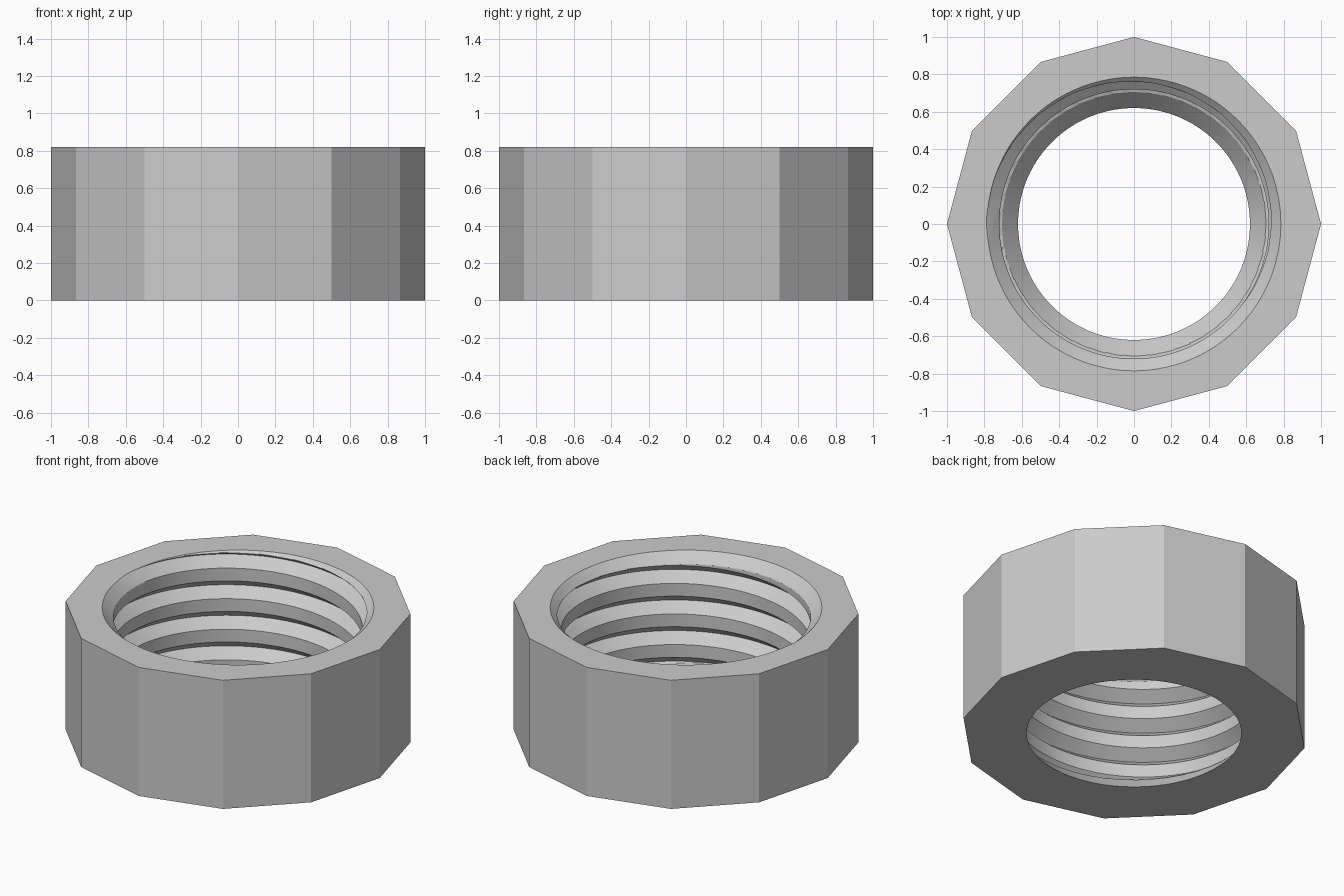
import bpy, bmesh, math

# Remove the default cube
cube = bpy.data.objects.get("Cube")
if cube:
    bpy.data.objects.remove(cube)

HEIGHT, SIDES, COLUMNS = 0.82, 12, 144
HOLE, CREST, ROOT, MOUTH = 0.62, 0.72, 0.79, 0.785
PITCH, STEPS = 0.195, 48
LIP, CHAMFER = 0.1, 0.06
CREST_HALF, FLANK, START = 5 / 24, 7 / 24, 7 / 24


def bore_radius(angle, z):
    """Threaded bore with a flat-crested helix, a narrow lip below and a chamfer above."""
    if z < LIP:
        return HOLE + z * 0.88
    phase = (z / PITCH - angle / math.tau + START) % 1
    wave = min(1, max(0, (abs(phase - 0.5) - CREST_HALF) / FLANK))
    cone = MOUTH - (HEIGHT - z) * (MOUTH - CREST) / CHAMFER
    return max(CREST + (ROOT - CREST) * wave, cone)


def outer_radius(angle):
    """Radius of the many-sided outside wall, with corners on the axes."""
    half = math.pi / SIDES
    return math.cos(half) / math.cos(angle % (2 * half) - half)


def point(bm, radius, angle, z):
    return bm.verts.new((radius * math.cos(angle), radius * math.sin(angle), z))


# Closed cross-sections swept around the axis; inner rows climb along the helix
bm = bmesh.new()
rows = int(HEIGHT / PITCH + 2) * STEPS
sections = []
for c in range(COLUMNS + 1):
    angle = math.tau * c / COLUMNS
    section = []
    for r in range(rows + 1):
        z = PITCH * (r / STEPS - 1 + c / COLUMNS)
        z = min(HEIGHT, max(0, z))
        section.append(point(bm, bore_radius(angle, z), angle, z))
    for z in (HEIGHT, 0):
        section.append(point(bm, outer_radius(angle), angle, z))
    sections.append(section)

for a, b in zip(sections, sections[1:]):
    for i in range(len(a)):
        k = (i + 1) % len(a)
        bm.faces.new((a[i], b[i], b[k], a[k]))

bmesh.ops.remove_doubles(bm, verts=bm.verts[:], dist=1e-5)
bmesh.ops.dissolve_degenerate(bm, edges=bm.edges[:], dist=1e-5)
bmesh.ops.recalc_face_normals(bm, faces=bm.faces[:])

mesh = bpy.data.meshes.new("threaded_nut")
bm.to_mesh(mesh)
bm.free()
nut = bpy.data.objects.new("threaded_nut", mesh)
bpy.context.collection.objects.link(nut)

# Plain grey metal
grey = bpy.data.materials.new("grey_metal")
grey.use_nodes = True
colour = (0.6, 0.6, 0.6, 1)
grey.diffuse_color = colour
grey.node_tree.nodes["Principled BSDF"].inputs["Base Color"].default_value = colour
mesh.materials.append(grey)

# Smooth bore with crisp outside corners
bpy.context.view_layer.objects.active = nut
nut.select_set(True)
bpy.ops.object.shade_smooth_by_angle(angle=math.radians(25))
